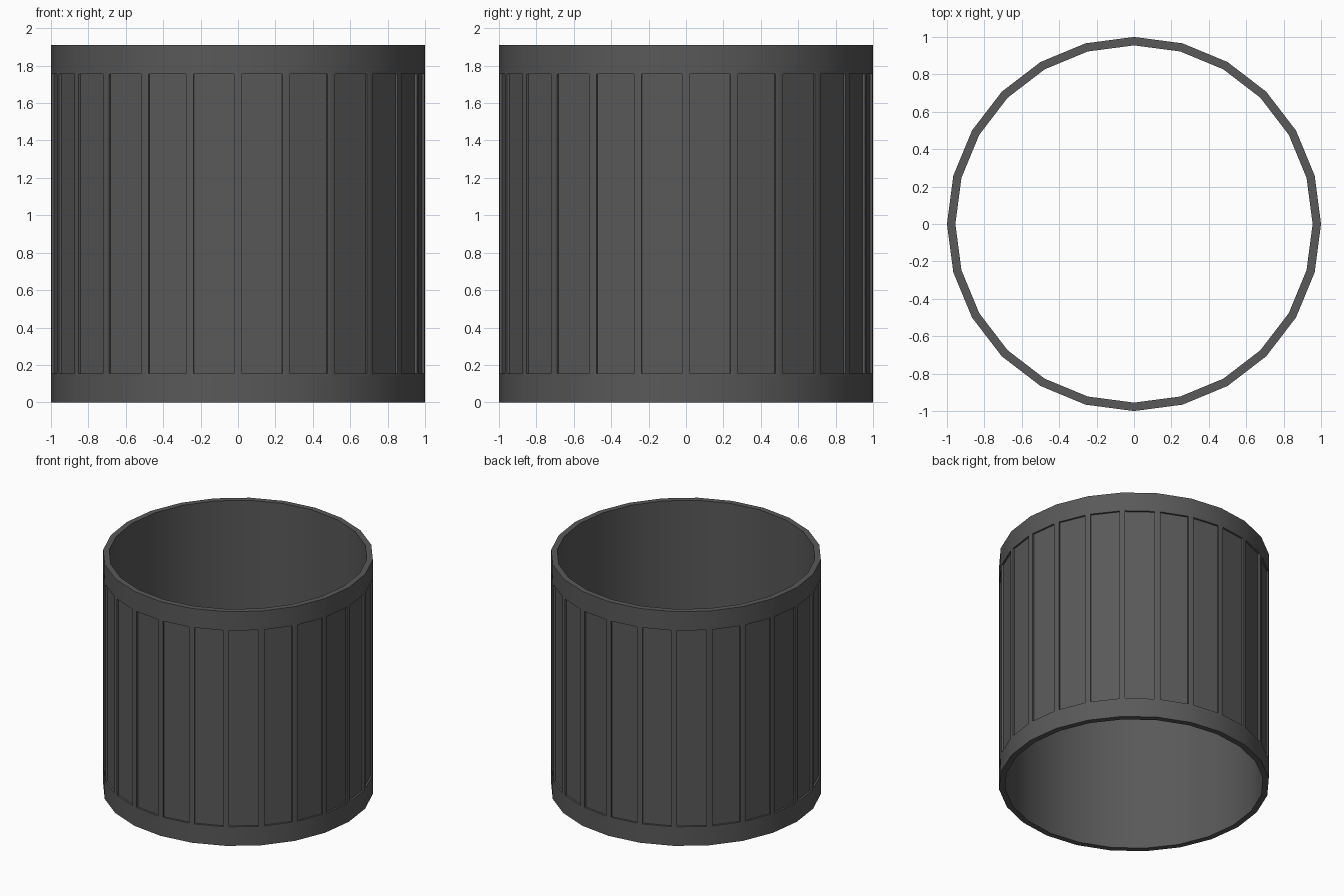
import bpy, bmesh, math

if "Cube" in bpy.data.objects:
    bpy.data.objects.remove(bpy.data.objects["Cube"])

SIDES, R_OUT, R_IN, H = 24, 1.0, 0.955, 1.91
BAND, RIB, DEPTH = 0.155, 0.022, 0.014

bm = bmesh.new()


def ring(r, z):
    return [bm.verts.new((r * math.cos(math.tau * i / SIDES),
                          r * math.sin(math.tau * i / SIDES), z)) for i in range(SIDES)]


def bridge(a, b):
    return [bm.faces.new((a[i], a[(i + 1) % SIDES], b[(i + 1) % SIDES], b[i]))
            for i in range(SIDES)]


# closed tube: outer wall in three rows, top rim, inner wall, bottom rim
rings = [ring(R_OUT, 0), ring(R_OUT, BAND - RIB), ring(R_OUT, H - BAND + RIB),
         ring(R_OUT, H), ring(R_IN, H), ring(R_IN, 0)]
rows = [bridge(rings[k], rings[(k + 1) % len(rings)]) for k in range(len(rings))]
bmesh.ops.recalc_face_normals(bm, faces=bm.faces)

# recessed panels between the ribs and the two bands
bmesh.ops.inset_individual(bm, faces=rows[1], thickness=RIB, depth=0, use_even_offset=True)
bmesh.ops.inset_individual(bm, faces=rows[1], thickness=0.0005, depth=-DEPTH, use_even_offset=True)

me = bpy.data.meshes.new("ribbed_drum")
bm.to_mesh(me)
bm.free()
drum = bpy.data.objects.new("ribbed_drum", me)
bpy.context.collection.objects.link(drum)

grey = bpy.data.materials.new("dark grey")
grey.diffuse_color = (0.1, 0.1, 0.1, 1)
grey.use_nodes = True
grey.node_tree.nodes["Principled BSDF"].inputs["Base Color"].default_value = grey.diffuse_color
me.materials.append(grey)

# smooth round walls, sharp panel and rim edges
bpy.context.view_layer.objects.active = drum
drum.select_set(True)
bpy.ops.object.shade_smooth_by_angle(angle=math.radians(30))
